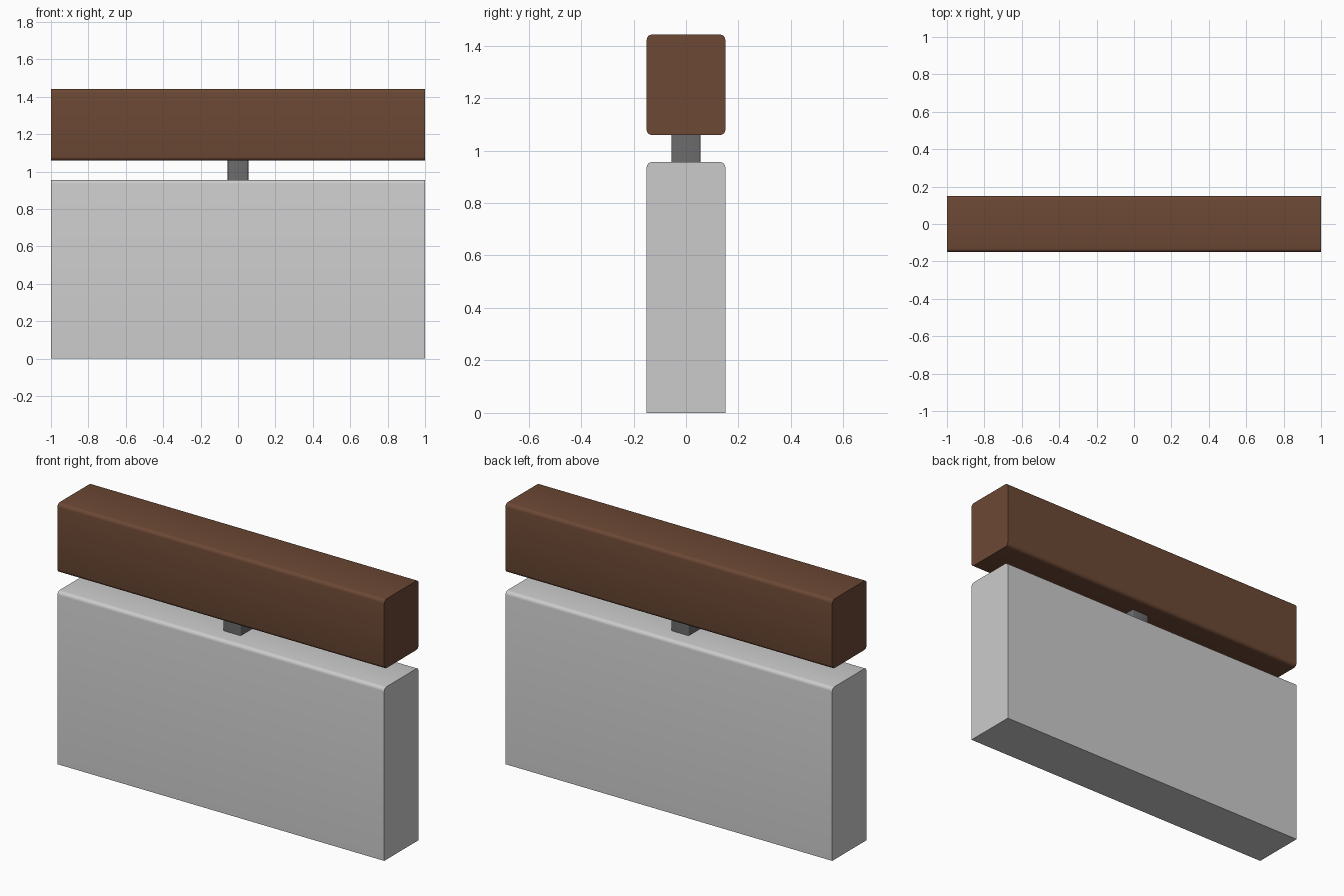
import bpy, bmesh

if "Cube" in bpy.data.objects:
    bpy.data.objects.remove(bpy.data.objects["Cube"])


def material(name, rgb):
    m = bpy.data.materials.new(name)
    m.diffuse_color = (*rgb, 1)
    m.use_nodes = True
    m.node_tree.nodes["Principled BSDF"].inputs["Base Color"].default_value = m.diffuse_color
    return m


def rounded_box(name, size, z0, z1, pick, radius, segments, mat=None):
    """Box from z0 to z1; edges chosen by pick(direction, midpoint) are rounded."""
    bm = bmesh.new()
    bmesh.ops.create_cube(bm, size=1)
    bmesh.ops.scale(bm, vec=(size[0], size[1], z1 - z0), verts=bm.verts)
    bmesh.ops.translate(bm, vec=(0, 0, (z0 + z1) / 2), verts=bm.verts)
    edges = []
    for e in bm.edges:
        a, b = e.verts[0].co, e.verts[1].co
        if pick((b - a).normalized(), (a + b) / 2):
            edges.append(e)
    bmesh.ops.bevel(bm, geom=edges, offset=radius, segments=segments,
                    profile=0.5, affect='EDGES')
    mesh = bpy.data.meshes.new(name)
    bm.to_mesh(mesh)
    bm.free()
    if mat:
        mesh.materials.append(mat)
    obj = bpy.data.objects.new(name, mesh)
    bpy.context.collection.objects.link(obj)
    bpy.ops.object.select_all(action='DESELECT')
    obj.select_set(True)
    bpy.context.view_layer.objects.active = obj
    bpy.ops.object.shade_smooth_by_angle()
    return obj


# Wall base: only the two long top edges are rounded
rounded_box("wall_base", (2, 0.30), 0, 0.956,
            lambda d, m: abs(d.x) > 0.9 and m.z > 0.5, 0.02, 4)

# Short support post with softened vertical corners
rounded_box("support_post", (0.11, 0.11), 0.956, 1.059,
            lambda d, m: abs(d.z) > 0.9, 0.008, 3,
            material("dark_grey", (0.15, 0.15, 0.15)))

# Wooden top rail: all four long edges are rounded
rounded_box("top_rail", (2, 0.30), 1.059, 1.442,
            lambda d, m: abs(d.x) > 0.9, 0.02, 4,
            material("brown_wood", (0.15, 0.065, 0.035)))
